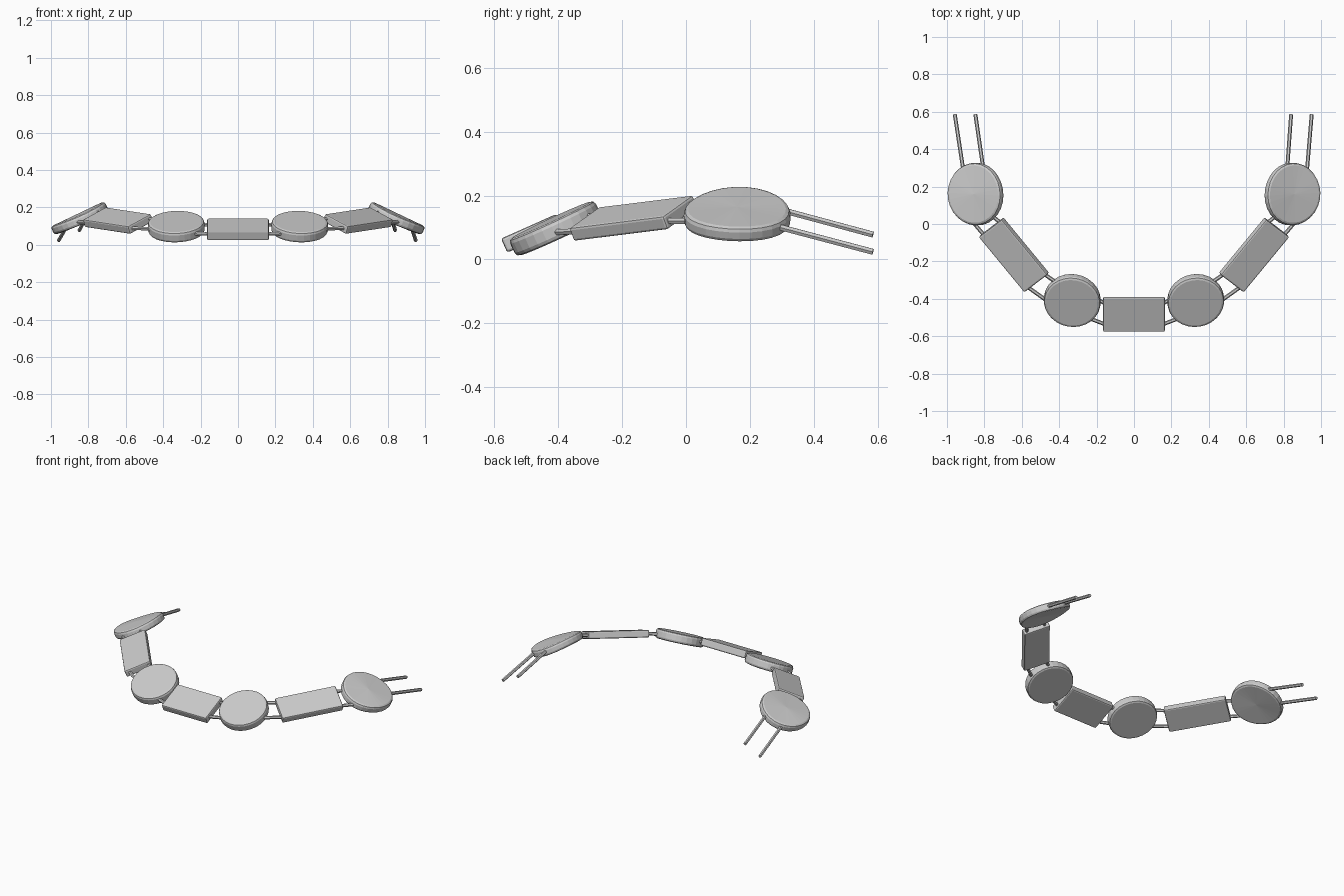
import bpy, bmesh
from math import radians
from mathutils import Matrix, Vector

if "Cube" in bpy.data.objects:
    bpy.data.objects.remove(bpy.data.objects["Cube"])

ROD = 0.061  # sideways offset of the two cords


def frame(pos, heading, pitch, roll):
    return (Matrix.Translation(pos) @ Matrix.Rotation(radians(heading), 4, 'Z')
            @ Matrix.Rotation(radians(-pitch), 4, 'Y') @ Matrix.Rotation(radians(roll), 4, 'X'))


def finish(name, bm, mat, mirror=False):
    bm.transform(mat)
    if mirror:
        bm.transform(Matrix.Scale(-1, 4, (1, 0, 0)))
    bmesh.ops.recalc_face_normals(bm, faces=bm.faces)
    me = bpy.data.meshes.new(name)
    bm.to_mesh(me)
    bm.free()
    ob = bpy.data.objects.new(name, me)
    bpy.context.collection.objects.link(ob)


def plate(name, size, mat, mirror=False):
    bm = bmesh.new()
    bmesh.ops.create_cube(bm, size=1)
    bm.transform(Matrix.Diagonal((*size, 1)))
    bmesh.ops.bevel(bm, geom=bm.edges[:], offset=0.008, segments=2, profile=0.5, affect='EDGES')
    finish(name, bm, mat, mirror)


def disc(name, size, mat, mirror=False, bend=0.0):
    # chamfered disc with fan caps; bend droops both ends along the strand
    bm = bmesh.new()
    bmesh.ops.create_cone(bm, cap_ends=True, segments=28, radius1=0.5, radius2=0.5, depth=1)
    bm.transform(Matrix.Diagonal((*size, 1)))
    rims = [e for e in bm.edges if abs(e.verts[0].co.z - e.verts[1].co.z) < 1e-5]
    bmesh.ops.bevel(bm, geom=rims, offset=0.014, segments=2, profile=0.5, affect='EDGES')
    bmesh.ops.poke(bm, faces=[f for f in bm.faces if len(f.verts) > 4])
    for v in bm.verts:
        v.co.z += bend * (0.5 - (2 * v.co.x / size[0]) ** 2)
    finish(name, bm, mat, mirror)


# Link frames for the right half, from the middle outwards
f_mid = frame((0, -0.4825, 0.082), 0, 0, 24)
f_disc = frame((0.33, -0.409, 0.097), 21, 7, 24)
f_side = frame((0.642, -0.165, 0.129), 50.5, 5.5, 23.5)
f_end = frame((0.845, 0.16, 0.137), 80, -4, 25)

# Links
plate("middle_plate", (0.33, 0.19, 0.048), f_mid)
for side, mir in (("right", False), ("left", True)):
    disc("inner_disc_" + side, (0.305, 0.295, 0.06), f_disc, mir)
    plate("side_plate_" + side, (0.385, 0.17, 0.046), f_side, mir)
    disc("end_disc_" + side, (0.335, 0.318, 0.05), f_end, mir, 0.012)

# Two cords running through every link, loose at the ends
for name, s in (("inner_cord", 1), ("outer_cord", -1)):
    half = [f @ Vector((x, s * ROD, 0)) for f, h in ((f_mid, 0.15), (f_disc, 0.1), (f_side, 0.17))
            for x in ((h,) if f is f_mid else (-h, h))]
    half.append(f_end @ Vector((-0.12, s * ROD, 0)))
    ends = {1: ((0.82, 0.31, 0.152), (0.84, 0.585, 0.078)),
            -1: ((0.925, 0.29, 0.102), (0.95, 0.585, 0.024))}[s]
    right = half + [Vector(p) for p in ends]
    left = [Vector((-p.x, p.y, p.z)) for p in right]
    left[-2].x += 0.012
    left[-1].x -= 0.008
    pts = left[::-1] + right
    cu = bpy.data.curves.new(name, 'CURVE')
    cu.dimensions = '3D'
    cu.bevel_depth = 0.0105
    cu.bevel_resolution = 1
    cu.use_fill_caps = True
    sp = cu.splines.new('POLY')
    sp.points.add(len(pts) - 1)
    for p, co in zip(sp.points, pts):
        p.co = (*co, 1)
    sp.use_smooth = False
    ob = bpy.data.objects.new(name, cu)
    bpy.context.collection.objects.link(ob)
    bpy.ops.object.select_all(action='DESELECT')
    ob.select_set(True)
    bpy.context.view_layer.objects.active = ob
    bpy.ops.object.convert(target='MESH')
